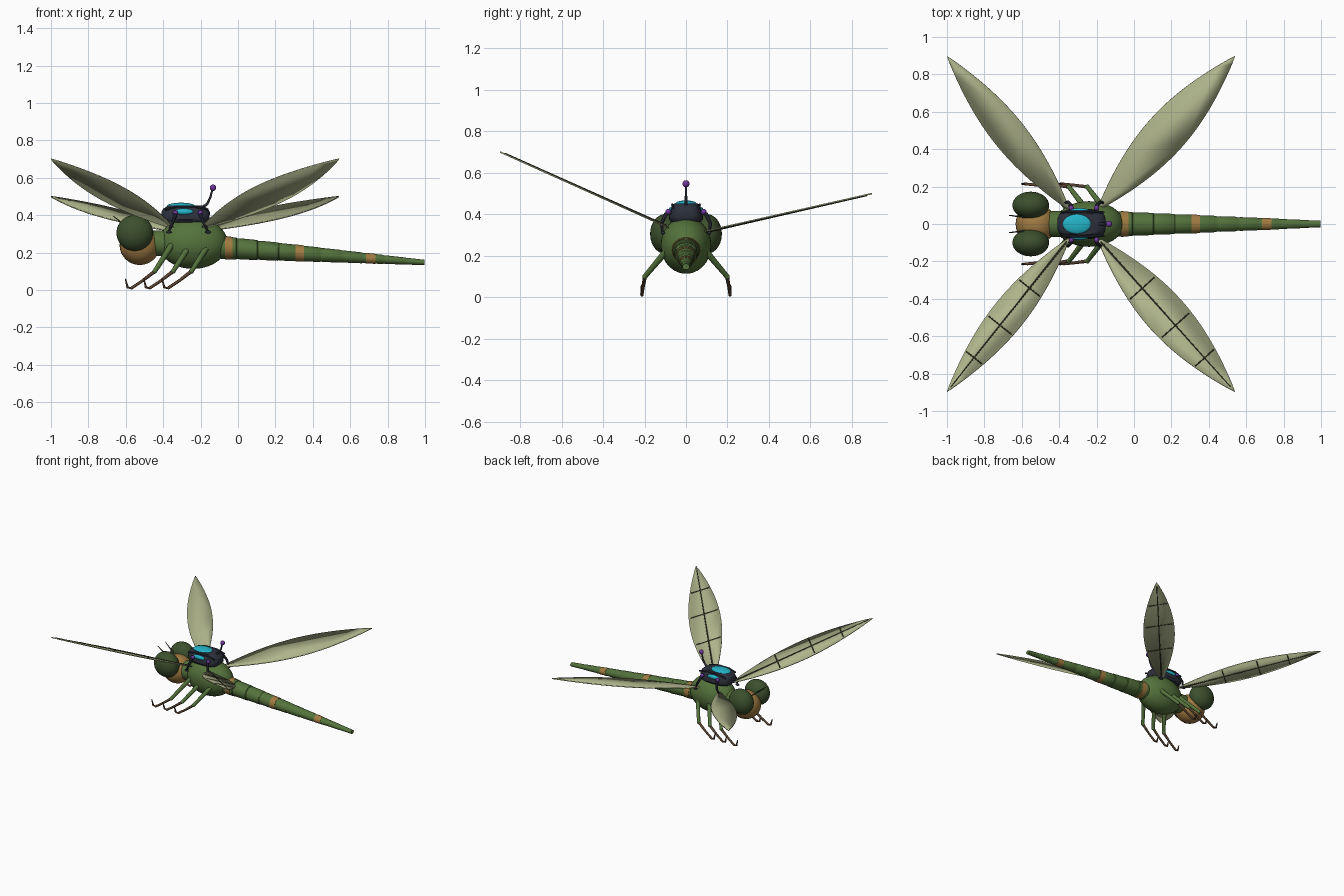
import bpy, bmesh, math
from mathutils import Vector

if "Cube" in bpy.data.objects:
    bpy.data.objects.remove(bpy.data.objects["Cube"])


def mat(name, rgb):
    m = bpy.data.materials.new(name)
    m.diffuse_color = (*rgb, 1)
    m.use_nodes = True
    m.node_tree.nodes["Principled BSDF"].inputs["Base Color"].default_value = m.diffuse_color
    return m


GREEN = mat("body green", (0.09, 0.17, 0.045))
EYE = mat("eye green", (0.045, 0.08, 0.026))
TAN = mat("tan", (0.36, 0.2, 0.055))
WING = mat("wing", (0.43, 0.46, 0.26))
VEIN = mat("vein", (0.05, 0.05, 0.03))
BROWN = mat("leg brown", (0.1, 0.055, 0.03))
DARK = mat("pack dark", (0.026, 0.03, 0.045))
CYAN = mat("cyan", (0.017, 0.46, 0.58))
PURPLE = mat("purple", (0.16, 0.04, 0.35))


def finish(name, bm, material):
    bmesh.ops.recalc_face_normals(bm, faces=bm.faces)
    me = bpy.data.meshes.new(name)
    bm.to_mesh(me)
    bm.free()
    ob = bpy.data.objects.new(name, me)
    bpy.context.collection.objects.link(ob)
    me.materials.append(material)
    bpy.ops.object.select_all(action='DESELECT')
    ob.select_set(True)
    bpy.context.view_layer.objects.active = ob
    bpy.ops.object.shade_smooth_by_angle(angle=math.radians(40))
    return ob


def ball(name, loc, size, material):
    bm = bmesh.new()
    bmesh.ops.create_uvsphere(bm, u_segments=32, v_segments=20, radius=1)
    for v in bm.verts:
        v.co = Vector(loc) + Vector([c * s for c, s in zip(v.co, size)])
    return finish(name, bm, material)


def skin(bm, rings):
    """Join equal-length vertex rings and cap both ends."""
    rings = [[bm.verts.new(p) for p in r] for r in rings]
    n = len(rings[0])
    for a, b in zip(rings, rings[1:]):
        for i in range(n):
            bm.faces.new((a[i], a[(i + 1) % n], b[(i + 1) % n], b[i]))
    bm.faces.new(rings[0])
    bm.faces.new(rings[-1])


def tube(name, pts, radii, material, n=10):
    pts = [Vector(p) for p in pts]
    bm = bmesh.new()
    rings = []
    ref = None
    for i, p in enumerate(pts):
        d = (pts[min(i + 1, len(pts) - 1)] - pts[max(i - 1, 0)]).normalized()
        if ref is None:
            ref = d.orthogonal()
        ref = (ref - d * ref.dot(d)).normalized()
        w = d.cross(ref)
        rings.append([p + radii[i] * (math.cos(k * math.tau / n) * ref + math.sin(k * math.tau / n) * w)
                      for k in range(n)])
    skin(bm, rings)
    return finish(name, bm, material)


# Abdomen: stepped tapering segments along x
def abdomen_ring(x, k=1.0, n=28):
    t = (x + 0.08) / 1.08
    z, ry, rz = 0.227 - 0.08 * t, (0.066 - 0.049 * t) * k, (0.06 - 0.046 * t) * k
    return [(x, ry * math.cos(a * math.tau / n), z + rz * math.sin(a * math.tau / n)) for a in range(n)]


bm = bmesh.new()
rings = []
for i in range(10):
    x0, x1 = -0.12 + i * 0.112, -0.12 + (i + 1) * 0.112
    rings += [abdomen_ring(x0 + 0.002, 0.96), abdomen_ring(x0 + 0.02), abdomen_ring(x1 - 0.002, 1.03)]
skin(bm, rings)
finish("abdomen", bm, GREEN)
for i, (x, w) in enumerate(((-0.05, 0.02), (0.33, 0.022), (0.71, 0.026))):
    bm = bmesh.new()
    skin(bm, [abdomen_ring(x - w, 1.05), abdomen_ring(x + w, 1.05)])
    finish(f"abdomen_band_{i + 1}", bm, TAN)

# Thorax and head
ball("thorax", (-0.24, 0, 0.25), (0.185, 0.122, 0.137), GREEN)
ball("head", (-0.525, 0, 0.24), (0.108, 0.108, 0.106), TAN)
tube("neck", [(-0.46, 0, 0.25), (-0.38, 0, 0.25)], [0.07, 0.07], GREEN, 20)


# Wings: lens outlines tilted about the x axis, veins on one side
def wing(name, side, root, tip, half, slope):
    r, t = Vector(root), Vector(tip)
    d = t - r
    perp = Vector((-d.y, d.x)).normalized()

    def pt(s, u, lift=0.0):
        p = r + d * s + perp * u * half * (math.sin(math.pi * s) ** 0.9 if 0 < s < 1 else 0)
        return Vector((p.x, side * p.y, 0.297 + slope * p.y + lift))

    bm = bmesh.new()
    n = 28
    vs = [bm.verts.new(pt(i / n, 1)) for i in range(n + 1)]
    vs += [bm.verts.new(pt(i / n, -1)) for i in range(n - 1, 0, -1)]
    bm.faces.new(vs)
    ob = finish(name, bm, WING)
    mod = ob.modifiers.new("thickness", 'SOLIDIFY')
    mod.thickness, mod.offset = 0.007, 0
    lift = -0.004 * side
    tube(name + "_main_vein", [pt(0.03, 0, lift), pt(0.97, 0, lift)], [0.006, 0.003], VEIN, 6)
    for i, s in enumerate((0.33, 0.57, 0.78)):
        tube(f"{name}_cross_vein_{i + 1}", [pt(s, -0.88, lift), pt(s, 0.88, lift)], [0.0035] * 2, VEIN, 6)


for side, tag, slope in ((-1, "right", 0.45), (1, "left", 0.226)):
    wing(f"{tag}_front_wing", side, (-0.34, 0.07), (-1.0, 0.897), 0.09, slope)
    wing(f"{tag}_hind_wing", side, (-0.2, 0.07), (0.54, 0.897), 0.112, slope)

# Eyes, antennae, legs, and paired parts of the back pack
for s, tag in ((-1, "right"), (1, "left")):
    ball(f"{tag}_eye", (-0.552, s * 0.1, 0.305), (0.098, 0.073, 0.096), EYE)
    tube(f"{tag}_antenna", [(-0.57, s * 0.035, 0.32), (-0.63, s * 0.042, 0.365), (-0.667, s * 0.046, 0.396)],
         [0.005, 0.004, 0.002], VEIN, 8)
    for i in range(3):
        dx = i * 0.098
        tube(f"{tag}_upper_leg_{i + 1}",
             [(-0.355 + dx, s * 0.08, 0.24), (-0.445 + dx, s * 0.198, 0.1)], [0.017, 0.012], GREEN)
        ball(f"{tag}_knee_{i + 1}", (-0.445 + dx, s * 0.198, 0.1), (0.013,) * 3, GREEN)
        tube(f"{tag}_lower_leg_{i + 1}",
             [(-0.445 + dx, s * 0.198, 0.1), (-0.51 + dx, s * 0.207, 0.05), (-0.57 + dx, s * 0.213, 0.01),
              (-0.59 + dx, s * 0.214, 0.014), (-0.602 + dx, s * 0.215, 0.06)],
             [0.01, 0.008, 0.008, 0.007, 0.003], BROWN)
    for i, (x, fx) in enumerate(((-0.335, -0.37), (-0.2, -0.16))):
        ball(f"{tag}_pack_joint_{i + 1}", (x, s * 0.085, 0.412), (0.014,) * 3, PURPLE)
        tube(f"{tag}_pack_leg_{i + 1}",
             [(x, s * 0.07, 0.412), (x, s * 0.098, 0.4), ((x + fx) / 2, s * 0.118, 0.355), (fx, s * 0.113, 0.312)],
             [0.009, 0.01, 0.009, 0.006], DARK, 8)
        ball(f"{tag}_pack_foot_{i + 1}", (fx, s * 0.112, 0.31), (0.016, 0.01, 0.008), DARK)
    ball(f"{tag}_pack_window", (-0.29, s * 0.069, 0.418), (0.052, 0.016, 0.017), CYAN)
    tube(f"{tag}_pack_rail", [(-0.39, s * 0.062, 0.43), (-0.33, s * 0.066, 0.446),
                              (-0.23, s * 0.066, 0.446), (-0.16, s * 0.062, 0.43)], [0.006] * 4, DARK, 8)


# Back pack: stacked rounded plan outlines
def plan(z, rx, ry, n=32):
    out = []
    for k in range(n):
        c, q = math.cos(k * math.tau / n), math.sin(k * math.tau / n)
        out.append((-0.28 + rx * math.copysign(abs(c) ** 0.75, c), ry * math.copysign(abs(q) ** 0.55, q), z))
    return out


bm = bmesh.new()
skin(bm, [plan(0.362, 0.115, 0.07), plan(0.376, 0.125, 0.082), plan(0.39, 0.128, 0.082), plan(0.415, 0.13, 0.075),
          plan(0.435, 0.12, 0.07), plan(0.452, 0.09, 0.058)])
finish("back_pack", bm, DARK)
ball("pack_dome", (-0.305, 0, 0.448), (0.076, 0.054, 0.019), CYAN)
tube("pack_aerial", [(-0.2, 0, 0.435), (-0.165, 0, 0.46), (-0.148, 0, 0.495), (-0.136, 0, 0.54)],
     [0.009, 0.007, 0.006, 0.005], DARK)
ball("aerial_tip", (-0.134, 0, 0.547), (0.017,) * 3, PURPLE)
